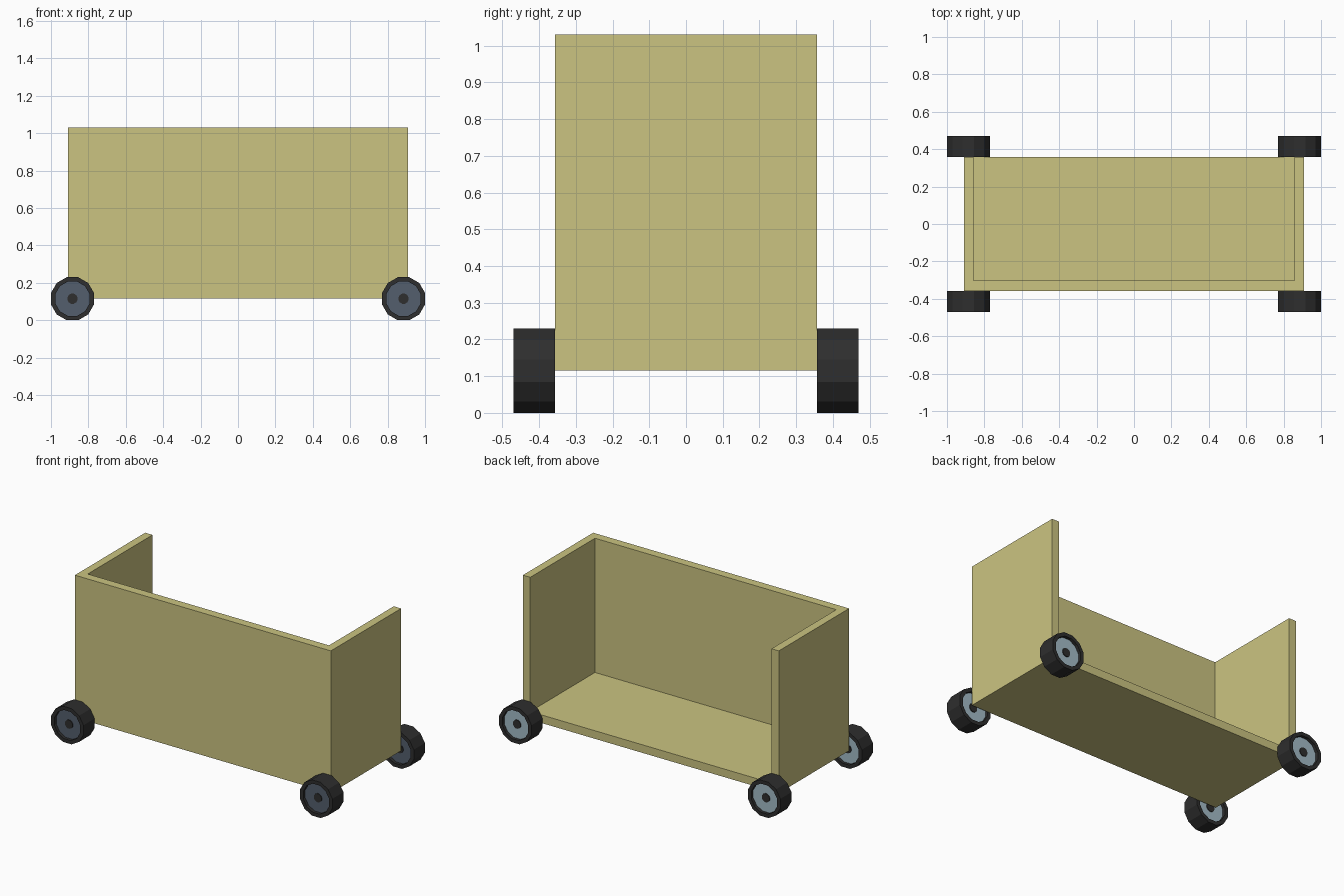
import bpy, bmesh, math

if "Cube" in bpy.data.objects:
    bpy.data.objects.remove(bpy.data.objects["Cube"])

def material(name, r, g, b):
    lin = lambda c: (c / 255 / 12.92) if c < 10 else ((c / 255 + 0.055) / 1.055) ** 2.4
    m = bpy.data.materials.new(name)
    m.diffuse_color = (lin(r), lin(g), lin(b), 1)
    m.use_nodes = True
    m.node_tree.nodes["Principled BSDF"].inputs["Base Color"].default_value = m.diffuse_color
    return m

wood = material("pale wood", 203, 196, 129)
rubber = material("dark rubber", 46, 46, 46)
slate = material("slate hub", 84, 94, 109)
light = material("light blue hub", 163, 187, 198)

def make_object(name, bm, mats):
    bmesh.ops.recalc_face_normals(bm, faces=bm.faces)
    me = bpy.data.meshes.new(name)
    bm.to_mesh(me)
    bm.free()
    for m in mats:
        me.materials.append(m)
    ob = bpy.data.objects.new(name, me)
    bpy.context.collection.objects.link(ob)
    return ob

def prism(name, outline, z0, z1, mat):
    """Flat outline in x, y raised from z0 to z1."""
    bm = bmesh.new()
    face = bm.faces.new([bm.verts.new((x, y, z0)) for x, y in outline])
    ext = bmesh.ops.extrude_face_region(bm, geom=[face], use_keep_orig=True)
    for v in ext["geom"]:
        if isinstance(v, bmesh.types.BMVert):
            v.co.z = z1
    return make_object(name, bm, [mat])

# Cart body: U-shaped walls open at the back, with a floor slab
X, Y, XI, YI = 0.91, 0.357, 0.858, -0.301
Z0, Z1, T = 0.115, 1.03, 0.052
prism("walls", [(-X, -Y), (X, -Y), (X, Y), (XI, Y), (XI, YI),
                (-XI, YI), (-XI, Y), (-X, Y)], Z0, Z1, wood)
prism("floor", [(-XI, YI), (XI, YI), (XI, Y), (-XI, Y)], Z0, Z0 + T, wood)

# Wheel: 12-sided lathe with a recessed hub and an axle stub on both faces
N, HW = 12, 0.0565
R, RH, RA = 0.119, 0.095, 0.028
HUB, STUB = HW - 0.02, HW - 0.015
half = [(RA, STUB), (RA, HUB), (RH, HUB), (RH, HW), (R, HW)]
profile = half + [(r, -y) for r, y in reversed(half)]

def wheel(name, cx, cy):
    bm = bmesh.new()
    rings = []
    for r, y in profile:
        ring = []
        for i in range(N):
            a = 2 * math.pi * (i + 0.5) / N
            ring.append(bm.verts.new((r * math.cos(a), y, r * math.sin(a))))
        rings.append(ring)
    for k in range(len(rings) - 1):
        a, b = rings[k], rings[k + 1]
        for i in range(N):
            j = (i + 1) % N
            f = bm.faces.new((a[i], a[j], b[j], b[i]))
            # hub plates: light towards the back, slate towards the front
            if k == 1:
                f.material_index = 2
            elif k == len(rings) - 3:
                f.material_index = 1
    bm.faces.new(rings[0])
    bm.faces.new(rings[-1])
    ob = make_object(name, bm, [rubber, slate, light])
    ob.location = (cx, cy, 0.115)

for sx, side in ((-1, "left"), (1, "right")):
    for sy, end in ((-1, "front"), (1, "back")):
        wheel(f"{end}_{side}_wheel", sx * 0.885, sy * (Y + HW))
